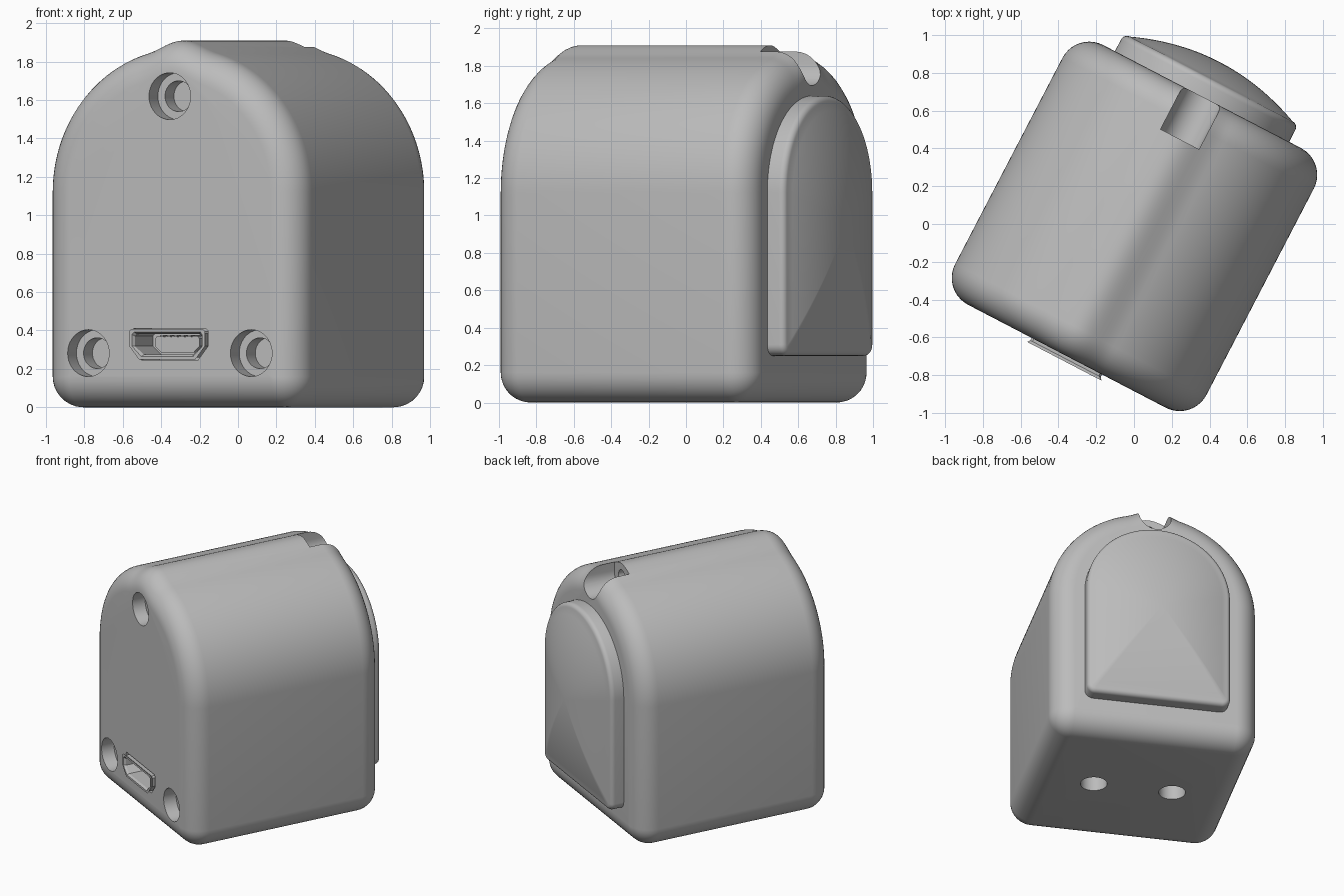
import bpy, bmesh
from math import sin, cos, pi, radians, sqrt
from mathutils import Matrix

cube = bpy.data.objects.get("Cube")
if cube:
    bpy.data.objects.remove(cube, do_unlink=True)

grey = bpy.data.materials.new("plain_grey")
grey.use_nodes = True
COLOUR = (0.5, 0.5, 0.5, 1)
grey.diffuse_color = COLOUR
grey.node_tree.nodes["Principled BSDF"].inputs["Base Color"].default_value = COLOUR

# The whole casing stands turned about the vertical axis
PLACE = Matrix.Rotation(radians(-27.5), 4, 'Z') @ Matrix.Translation((0.008, 0, 0))
FRONT, BACK, ROUND = -0.785, 0.765, 0.16
HALF, ARCH_Z = 0.75, 1.12


def loft(name, rings):
    """Skin a list of equal rings of points and cap both ends."""
    bm = bmesh.new()
    loops = [[bm.verts.new(p) for p in ring] for ring in rings]
    n = len(loops[0])
    for a, b in zip(loops, loops[1:]):
        for k in range(n):
            bm.faces.new((a[k], a[(k + 1) % n], b[(k + 1) % n], b[k]))
    bm.faces.new(loops[0][::-1])
    bm.faces.new(loops[-1])
    bmesh.ops.recalc_face_normals(bm, faces=bm.faces)
    mesh = bpy.data.meshes.new(name)
    bm.to_mesh(mesh)
    bm.free()
    mesh.materials.append(grey)
    obj = bpy.data.objects.new(name, mesh)
    bpy.context.collection.objects.link(obj)
    return obj


def at_depth(points, y):
    return [(x, y, z) for x, z in points]


def prism(name, points, y0, y1):
    return loft(name, [at_depth(points, y0), at_depth(points, y1)])


def circle(x, z, r, n=40):
    return [(x + r * cos(2 * pi * k / n), z + r * sin(2 * pi * k / n)) for k in range(n)]


def arch(half, bottom, corner, inset, ridge=0):
    """Arched outline with rounded lower corners and an optional top ridge."""
    h, c, pts = half - inset, max(corner - inset, 0.002), []
    for k in range(9):
        a = -pi / 2 + pi / 2 * k / 8
        pts.append((h - c + c * cos(a), bottom + inset + c + c * sin(a)))
    for k in range(97):
        a = pi * k / 96
        x, z = h * cos(a), ARCH_Z + h * sin(a)
        if abs(x) < 0.2 and z > ARCH_Z:
            z += ridge * (1 + cos(pi * x / 0.2)) / 2
        pts.append((x, z))
    return pts + [(-x, z) for x, z in pts[8::-1]]


def cut(target, cutter):
    mod = target.modifiers.new("cut", 'BOOLEAN')
    mod.operation, mod.solver, mod.object = 'DIFFERENCE', 'EXACT', cutter
    graph = bpy.context.evaluated_depsgraph_get()
    mesh = bpy.data.meshes.new_from_object(target.evaluated_get(graph))
    target.modifiers.clear()
    target.data = mesh
    bpy.data.objects.remove(cutter, do_unlink=True)


# Casing with rounded front and back rims
steps = [pi / 2 * k / 10 for k in range(11)]
rim = [(ROUND * (1 - sin(a)), ROUND * (1 - cos(a))) for a in steps]
rings = [(FRONT + d, i) for i, d in rim] + [(BACK - d, i) for i, d in reversed(rim)]
casing = loft("casing", [at_depth(arch(HALF, 0, ROUND, i, 0.04), y) for y, i in rings])

# Stepped screw holes in the front
for x, z in ((0, 1.62), (-0.478, 0.282), (0.478, 0.282)):
    cut(casing, prism("screw_recess", circle(x, z, 0.122), FRONT - 0.1, FRONT + 0.1))
    cut(casing, prism("screw_hole", circle(x, z, 0.08), FRONT + 0.05, FRONT + 0.2))

# Round holes underneath
for x in (-0.285, 0.285):
    cut(casing, loft("base_hole", [[(x + p, q, z) for p, q in circle(0, 0, 0.095)]
                                   for z in (-0.1, 0.22)]))

# Cable notch at the top of the back
W, NZ = 0.115, 1.81
notch = [(W * cos(pi + pi * k / 20), NZ + W * sin(pi + pi * k / 20)) for k in range(21)]
cut(casing, prism("notch", notch + [(W, 2.1), (-W, 2.1)], 0.51, 1))
cut(casing, prism("cable_hole", circle(0, NZ, 0.05), 0.4, 0.6))


# Socket at the lower front
def socket_outline(grow, scale=1):
    w, m, zc = 0.21 * scale + grow, 0.155 * scale + grow * 0.8, 0.328
    top, mid, low = zc + 0.068 * scale + grow, zc - 0.01, zc - 0.068 * scale - grow
    half = [(m, low), (w, mid), (w, top - 0.012), (w - 0.012, top)]
    return half + [(-x, z) for x, z in reversed(half)]


cut(casing, prism("socket_pocket", socket_outline(0.014), FRONT - 0.1, -0.58))
shell = [(0, -0.575), (0, -0.8), (0.012, -0.815), (-0.004, -0.815),
         (-0.014, -0.8), (-0.014, -0.6)]
loft("socket_shell", [at_depth(socket_outline(g), y) for g, y in shell])
prism("socket_tongue", socket_outline(0, 0.62), -0.7, -0.59)
for k in range(5):
    x = (k - 2) * 0.04
    prism("socket_pin", [(x - 0.01, 0.365), (x + 0.01, 0.365),
                         (x + 0.01, 0.377), (x - 0.01, 0.377)], -0.72, -0.6)

# Domed back panel
RIM_Y, EDGE, MID_Z = 0.87, 0.035, 0.95
panel = [at_depth(arch(0.52, 0.25, 0.06, 0), 0.7)]
for k in range(7):
    a = pi / 2 * k / 6
    panel.append(at_depth(arch(0.52, 0.25, 0.06, EDGE * (1 - cos(a))),
                          RIM_Y - EDGE + EDGE * sin(a)))
inner = arch(0.52, 0.25, 0.06, EDGE)
for k in range(1, 16):
    s = 1 - k / 15.3
    panel.append([(x * s, RIM_Y + 0.1 * (1 - s * s), MID_Z + (z - MID_Z) * s)
                  for x, z in inner])
loft("back_panel", panel)

# Turn everything into place and smooth the curved surfaces
bpy.ops.object.select_all(action='DESELECT')
for obj in bpy.context.collection.objects:
    if obj.type == 'MESH' and grey.name in obj.data.materials:
        obj.data.transform(PLACE)
        obj.select_set(True)
        bpy.context.view_layer.objects.active = obj
bpy.ops.object.shade_smooth_by_angle(angle=radians(30))
